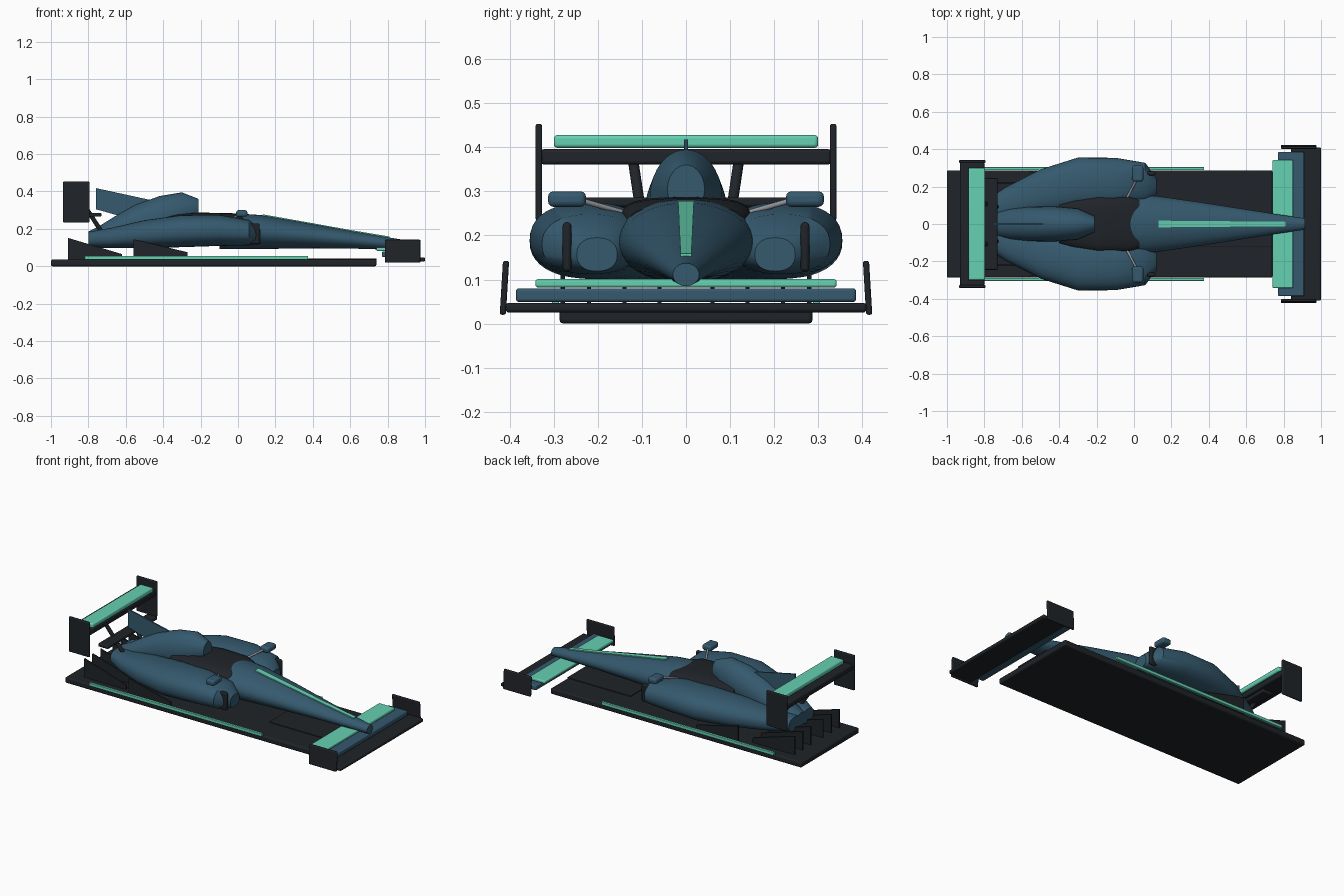
import bpy, bmesh, math
from mathutils import Vector

if "Cube" in bpy.data.objects:
    bpy.data.objects.remove(bpy.data.objects["Cube"])

def material(name, rgb):
    m = bpy.data.materials.new(name)
    m.diffuse_color = (*rgb, 1)
    m.use_nodes = True
    m.node_tree.nodes["Principled BSDF"].inputs["Base Color"].default_value = m.diffuse_color
    return m

BLUE = material("blue_paint", (0.035, 0.10, 0.155))
BLACK = material("dark_carbon", (0.014, 0.017, 0.021))
MINT = material("mint_accent", (0.13, 0.64, 0.44))
GREY = material("grey_metal", (0.3, 0.32, 0.34))

def finish(name, bm, mat, bevel=0):
    bmesh.ops.recalc_face_normals(bm, faces=bm.faces[:])
    me = bpy.data.meshes.new(name)
    bm.to_mesh(me)
    bm.free()
    ob = bpy.data.objects.new(name, me)
    bpy.context.collection.objects.link(ob)
    me.materials.append(mat)
    if bevel:
        mod = ob.modifiers.new("bevel", "BEVEL")
        mod.width, mod.segments = bevel, 3
    bpy.ops.object.select_all(action="DESELECT")
    ob.select_set(True)
    bpy.context.view_layer.objects.active = ob
    bpy.ops.object.shade_smooth_by_angle(angle=math.radians(35))
    return ob

def loft(name, sections, mat, power=2.0, n=40):
    """Skin superellipse sections (x, y, z, half width, half height)."""
    bm = bmesh.new()
    rings = []
    for x, y, z, w, h in sections:
        ring = []
        for i in range(n):
            a = 2 * math.pi * i / n
            c, s = math.cos(a), math.sin(a)
            ring.append(bm.verts.new((x,
                y + w * math.copysign(abs(c) ** (2 / power), c),
                z + h * math.copysign(abs(s) ** (2 / power), s))))
        rings.append(ring)
    for a, b in zip(rings, rings[1:]):
        for i in range(n):
            j = (i + 1) % n
            bm.faces.new((a[i], a[j], b[j], b[i]))
    bm.faces.new(rings[0])
    bm.faces.new(rings[-1])
    return finish(name, bm, mat)

def box(name, x, y, z, mat, bevel=0.004):
    """Box from (min, max) ranges."""
    bm = bmesh.new()
    bmesh.ops.create_cube(bm, size=1)
    for v in bm.verts:
        v.co = [(r[0] + r[1]) / 2 + c * (r[1] - r[0]) for r, c in zip((x, y, z), v.co)]
    return finish(name, bm, mat, bevel)

def plate(name, points, y, t, mat, lean=0, bevel=0):
    """Side profile in x-z extruded along y; lean shifts y with height."""
    bm = bmesh.new()
    sides = [[bm.verts.new((px, y + d + lean * pz, pz)) for px, pz in points]
             for d in (-t / 2, t / 2)]
    n = len(points)
    for s in sides:
        bm.faces.new(s)
    for i in range(n):
        j = (i + 1) % n
        bm.faces.new((sides[0][i], sides[0][j], sides[1][j], sides[1][i]))
    return finish(name, bm, mat, bevel)

def rod(name, a, b, r, mat):
    a, b = Vector(a), Vector(b)
    bm = bmesh.new()
    bmesh.ops.create_cone(bm, cap_ends=True, segments=16, radius1=r, radius2=r, depth=(b - a).length)
    ob = finish(name, bm, mat)
    ob.location = (a + b) / 2
    ob.rotation_euler = (b - a).to_track_quat("Z", "Y").to_euler()
    return ob

# Floor and splitter
box("floor", (-1, 0.74), (-0.287, 0.287), (0, 0.036), BLACK, 0.009)
box("splitter", (0.3, 0.74), (-0.12, 0.12), (0.03, 0.041), BLACK, 0.002)

# Nose and survival cell
loft("nose_body", [
    (0.915, 0, 0.111, 0.030, 0.026),
    (0.80, 0, 0.122, 0.047, 0.033),
    (0.60, 0, 0.142, 0.078, 0.047),
    (0.35, 0, 0.165, 0.117, 0.069),
    (0.12, 0, 0.183, 0.150, 0.091),
    (0.00, 0, 0.187, 0.161, 0.095),
    (-0.10, 0, 0.185, 0.158, 0.092)], BLUE)

# Cockpit tub
loft("cockpit", [
    (0.03, 0, 0.225, 0.130, 0.042),
    (-0.03, 0, 0.235, 0.148, 0.049),
    (-0.20, 0, 0.235, 0.150, 0.052),
    (-0.32, 0, 0.230, 0.130, 0.052),
    (-0.40, 0, 0.220, 0.105, 0.050)], BLACK, 3)

# Engine cover and fin
loft("engine_cover", [
    (-0.21, 0, 0.305, 0.042, 0.055),
    (-0.30, 0, 0.285, 0.082, 0.110),
    (-0.42, 0, 0.255, 0.093, 0.120),
    (-0.55, 0, 0.225, 0.092, 0.103),
    (-0.66, 0, 0.187, 0.082, 0.079),
    (-0.74, 0, 0.158, 0.068, 0.058),
    (-0.80, 0, 0.145, 0.048, 0.040)], BLUE)
plate("engine_fin", [(-0.76, 0.418), (-0.76, 0.305), (-0.6, 0.26), (-0.4, 0.3), (-0.4, 0.34), (-0.48, 0.357)],
      0, 0.009, BLUE)

# Nose stripe, following the upper surface
bm = bmesh.new()
rows = []
for x, z, w in [(0.13, 0.275, 0.018), (0.35, 0.236, 0.016), (0.60, 0.191, 0.014), (0.81, 0.156, 0.012)]:
    rows.append([bm.verts.new((x, y, z + dz)) for y, dz in
                 ((-w, -0.008), (w, -0.008), (w, 0.003), (-w, 0.003))])
for a, b in zip(rows, rows[1:]):
    for i in range(4):
        j = (i + 1) % 4
        bm.faces.new((a[i], a[j], b[j], b[i]))
bm.faces.new(rows[0])
bm.faces.new(rows[-1])
finish("nose_stripe", bm, MINT)

# Front wing elements
box("front_wing_main", (0.84, 1.0), (-0.41, 0.41), (0.025, 0.047), BLACK, 0.008)
box("front_wing_middle", (0.77, 0.91), (-0.386, 0.386), (0.049, 0.080), BLUE, 0.007)
box("front_wing_flap", (0.74, 0.85), (-0.342, 0.342), (0.082, 0.101), MINT, 0.006)

# Rear wing elements
box("rear_wing_main", (-0.93, -0.80), (-0.33, 0.33), (0.361, 0.396), BLACK, 0.008)
box("rear_wing_flap", (-0.886, -0.796), (-0.30, 0.30), (0.399, 0.428), MINT, 0.008)
box("beam_wing", (-0.80, -0.73), (-0.245, 0.245), (0.265, 0.286), BLACK, 0.006)

for s, side in ((-1, "right"), (1, "left")):
    # Sidepods with dark inlet blades
    loft("sidepod_" + side, [
        (0.12, s * 0.202, 0.157, 0.046, 0.038),
        (0.06, s * 0.217, 0.180, 0.110, 0.068),
        (-0.10, s * 0.220, 0.192, 0.134, 0.083),
        (-0.30, s * 0.215, 0.188, 0.140, 0.086),
        (-0.50, s * 0.170, 0.172, 0.122, 0.074),
        (-0.68, s * 0.110, 0.151, 0.090, 0.054),
        (-0.80, s * 0.065, 0.142, 0.058, 0.042)], BLUE, 2.3)
    box("inlet_blade_" + side, (0.065, 0.115), (s * 0.27 - 0.010, s * 0.27 + 0.010), (0.118, 0.23), BLACK, 0.008)

    # Mirrors
    box("mirror_" + side, (-0.01, 0.05), (s * 0.27 - 0.043, s * 0.27 + 0.043), (0.265, 0.300), BLUE, 0.012)
    rod("mirror_stalk_" + side, (-0.04, s * 0.135, 0.25), (0.015, s * 0.24, 0.28), 0.006, GREY)

    # Floor edge stripe, side fence and diffuser fences
    box("floor_stripe_" + side, (-0.82, 0.375), (s * 0.296 - 0.008, s * 0.296 + 0.008), (0.036, 0.055), MINT, 0.002)
    plate("side_fence_" + side, [(-0.56, 0.145), (-0.56, 0.035), (-0.27, 0.035), (-0.27, 0.075)],
          s * 0.28, 0.010, BLACK)
    for i, y in enumerate((0.06, 0.14, 0.22)):
        plate(f"diffuser_fence_{side}_{i + 1}", [(-0.91, 0.152), (-0.91, 0.034), (-0.62, 0.034), (-0.62, 0.065)],
              s * y, 0.009, BLACK)

    # Wing end plates
    plate("front_endplate_" + side, [(0.785, 0.02), (0.975, 0.02), (0.975, 0.142), (0.785, 0.142)],
          s * 0.417, 0.014, BLACK, -s * 0.06, 0.005)
    plate("rear_endplate_" + side, [(-0.936, 0.234), (-0.794, 0.234), (-0.794, 0.453), (-0.936, 0.453)],
          s * 0.334, 0.015, BLACK, 0, 0.005)

    # Rear wing pylons
    rod("rear_pylon_" + side, (-0.72, s * 0.09, 0.17), (-0.85, s * 0.12, 0.37), 0.012, BLACK)
